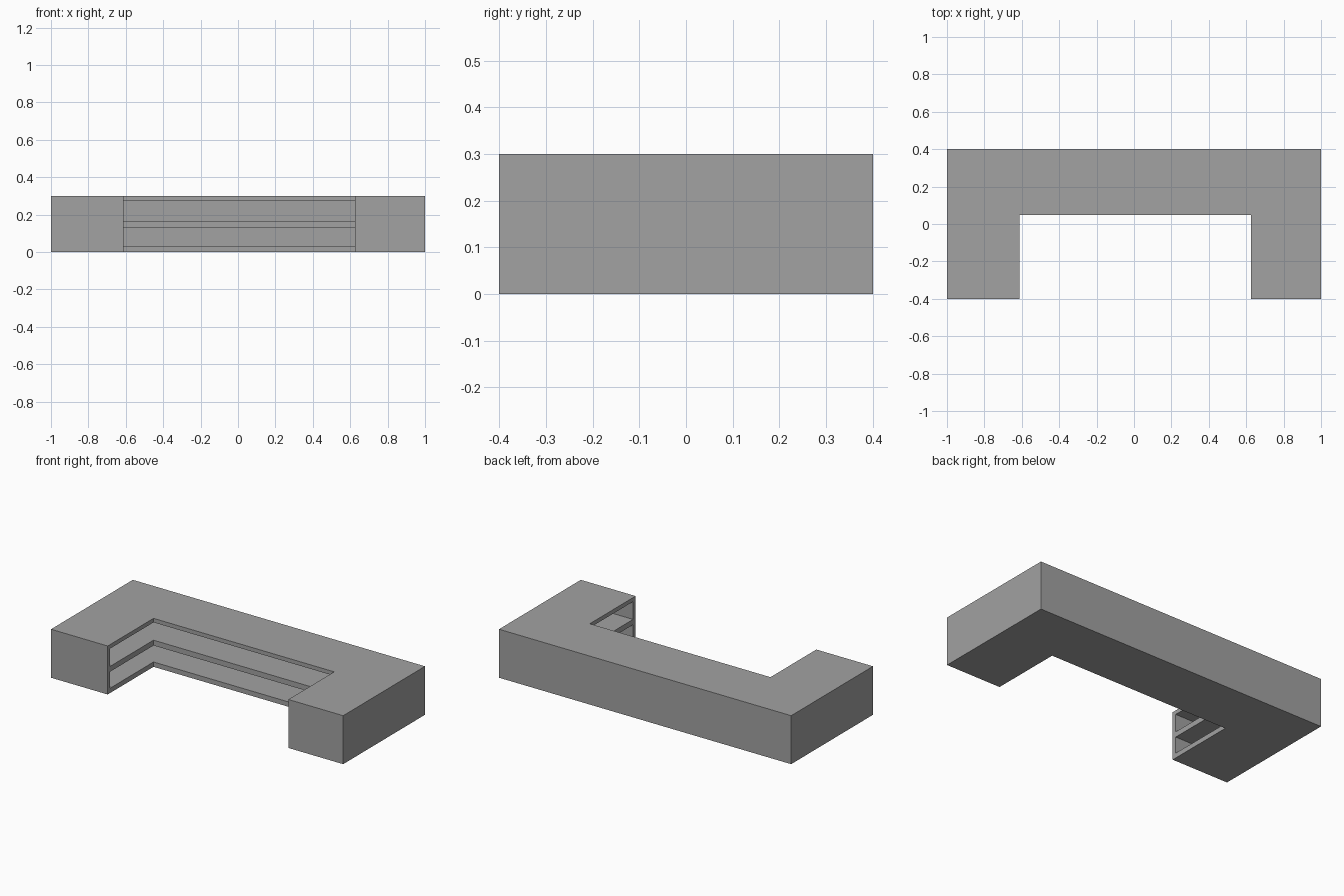
import bpy, bmesh

if "Cube" in bpy.data.objects:
    bpy.data.objects.remove(bpy.data.objects["Cube"])

WALL = 0.004      # thin outer skin
END = 0.025       # panel closing the front of each arm


def add_object(name, bm):
    bmesh.ops.recalc_face_normals(bm, faces=bm.faces)
    mesh = bpy.data.meshes.new(name)
    bm.to_mesh(mesh)
    bm.free()
    mesh.materials.append(grey)
    obj = bpy.data.objects.new(name, mesh)
    bpy.context.collection.objects.link(obj)
    return obj


def prism(name, outline, z0, z1):
    bm = bmesh.new()
    face = bm.faces.new([bm.verts.new((x, y, z0)) for x, y in outline])
    new = bmesh.ops.extrude_face_region(bm, geom=[face])["geom"]
    verts = [v for v in new if isinstance(v, bmesh.types.BMVert)]
    bmesh.ops.translate(bm, verts=verts, vec=(0, 0, z1 - z0))
    return add_object(name, bm)


# Dark grey finish
grey = bpy.data.materials.new("dark_grey")
grey.diffuse_color = (0.36, 0.36, 0.36, 1)
grey.use_nodes = True
grey.node_tree.nodes["Principled BSDF"].inputs["Base Color"].default_value = grey.diffuse_color

# U-shaped counter body
counter = prism("u_shaped_counter", [
    (-1, -0.4), (-0.612, -0.4), (-0.612, 0.048), (0.625, 0.048),
    (0.625, -0.4), (1, -0.4), (1, 0.4), (-1, 0.4)], 0, 0.3)

# Two open shelf compartments hollowed out from the inner side
x, y0, y1 = 1 - WALL, -0.4 + END, 0.4 - WALL
for name, z0, z1 in (("lower", 0.03, 0.132), ("upper", 0.165, 0.275)):
    cutter = prism(name + "_compartment_cutter",
                   [(-x, y0), (x, y0), (x, y1), (-x, y1)], z0, z1)
    cutter.hide_render = True
    cutter.hide_viewport = True
    mod = counter.modifiers.new(name + "_compartment", 'BOOLEAN')
    mod.operation = 'DIFFERENCE'
    mod.solver = 'EXACT'
    mod.object = cutter
